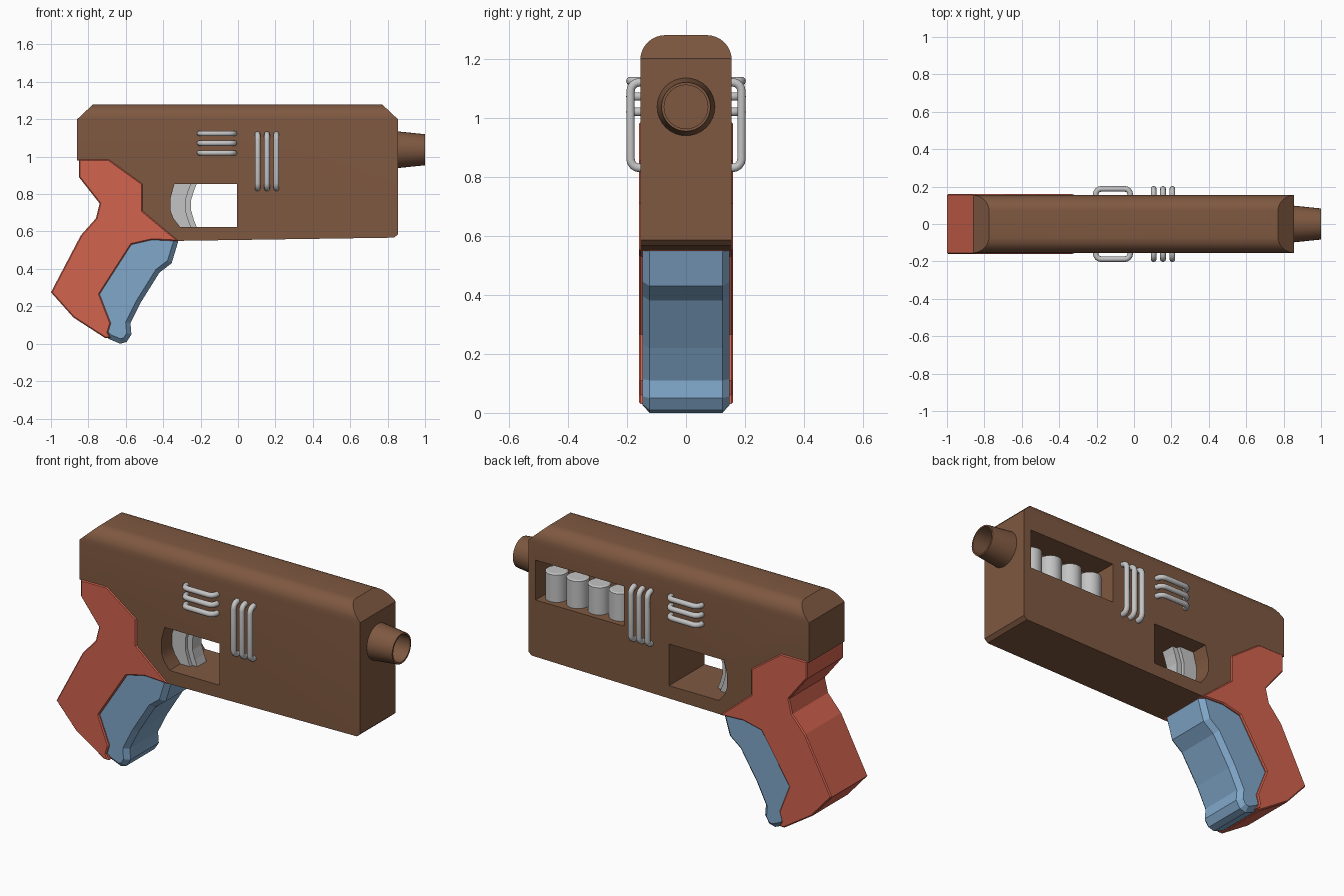
import bpy, bmesh, math
from mathutils import Vector, Matrix

cube = bpy.data.objects.get("Cube")
if cube:
    bpy.data.objects.remove(cube, do_unlink=True)


def material(name, rgb):
    m = bpy.data.materials.new(name)
    m.use_nodes = True
    m.diffuse_color = (*rgb, 1)
    m.node_tree.nodes["Principled BSDF"].inputs["Base Color"].default_value = (*rgb, 1)
    return m


BROWN = material("brown", (0.21, 0.098, 0.052))
RED = material("coral_red", (0.64, 0.125, 0.076))
BLUE = material("soft_blue", (0.22, 0.39, 0.59))
GREY = material("light_grey", (0.55, 0.55, 0.55))


def add(name, data, mat):
    ob = bpy.data.objects.new(name, data)
    data.materials.append(mat)
    bpy.context.collection.objects.link(ob)
    return ob


def bake(ob):
    """Replace an object's data by its evaluated mesh."""
    dg = bpy.context.evaluated_depsgraph_get()
    mesh = bpy.data.meshes.new_from_object(ob.evaluated_get(dg))
    name, mat = ob.name, ob.data.materials[0]
    bpy.data.objects.remove(ob, do_unlink=True)
    new = bpy.data.objects.new(name, mesh)
    if not mesh.materials:
        mesh.materials.append(mat)
    bpy.context.collection.objects.link(new)
    return new


def smooth(ob, degrees=30):
    bpy.ops.object.select_all(action='DESELECT')
    ob.select_set(True)
    bpy.context.view_layer.objects.active = ob
    bpy.ops.object.shade_smooth_by_angle(angle=math.radians(degrees))


def prism(name, outline, start, end, mat, axis='y', rim=0):
    """Extrude an (x, z) or (y, z) outline; rim chamfers both outer loops."""
    bm = bmesh.new()
    place = (lambda a, z: (a, start, z)) if axis == 'y' else (lambda a, z: (start, a, z))
    face = bm.faces.new([bm.verts.new(place(a, z)) for a, z in outline])
    step = (0, end - start, 0) if axis == 'y' else (end - start, 0, 0)
    top = bmesh.ops.extrude_face_region(bm, geom=[face])["geom"]
    bmesh.ops.translate(bm, vec=step, verts=[v for v in top if isinstance(v, bmesh.types.BMVert)])
    bmesh.ops.recalc_face_normals(bm, faces=bm.faces)
    if rim:
        edges = [e for e in bm.edges if abs(e.verts[0].co.y - e.verts[1].co.y) < 1e-5]
        bmesh.ops.bevel(bm, geom=edges, offset=rim, segments=1, affect='EDGES', clamp_overlap=True)
    mesh = bpy.data.meshes.new(name)
    bm.to_mesh(mesh)
    bm.free()
    return add(name, mesh, mat)


def combine(ob, cutter, operation):
    mod = ob.modifiers.new("cut", 'BOOLEAN')
    mod.operation, mod.solver, mod.object = operation, 'EXACT', cutter
    ob = bake(ob)
    bpy.data.objects.remove(cutter, do_unlink=True)
    return ob


def turned(name, profile, mat, origin, axis='z', sides=32):
    """Revolve an (radius, height) profile about an axis."""
    bm = bmesh.new()
    verts = [bm.verts.new((r, 0, h)) for r, h in profile]
    edges = [bm.edges.new(pair) for pair in zip(verts, verts[1:])]
    bmesh.ops.spin(bm, geom=verts + edges, cent=(0, 0, 0), axis=(0, 0, 1),
                   angle=math.tau, steps=sides, use_duplicate=False)
    bmesh.ops.remove_doubles(bm, verts=bm.verts, dist=1e-4)
    bmesh.ops.recalc_face_normals(bm, faces=bm.faces)
    if axis == 'x':
        bm.transform(Matrix.Rotation(math.pi / 2, 4, 'Y'))
    bm.transform(Matrix.Translation(origin))
    mesh = bpy.data.meshes.new(name)
    bm.to_mesh(mesh)
    bm.free()
    ob = add(name, mesh, mat)
    smooth(ob)
    return ob


def staple(name, a, b, side):
    """Bent wire handle between two points on a side of the body."""
    a, b = Vector(a), Vector(b)
    along, out = (b - a).normalized(), Vector((0, side, 0))
    r, reach = 0.03, 0.188
    half = []
    for i in range(5):
        t = i * math.pi / 8
        half.append((r * (1 - math.cos(t)), reach - r + r * math.sin(t)))
    half.insert(0, (0, 0.14))
    pts = [a + along * s + out * h for s, h in half]
    pts += [b - along * s + out * h for s, h in reversed(half)]
    cu = bpy.data.curves.new(name, 'CURVE')
    cu.dimensions = '3D'
    cu.bevel_depth, cu.bevel_resolution, cu.use_fill_caps = 0.015, 3, True
    sp = cu.splines.new('POLY')
    sp.points.add(len(pts) - 1)
    for p, co in zip(sp.points, pts):
        p.co = (*co, 1)
    smooth(bake(add(name, cu, GREY)), 40)


# Body: side outline intersected with a round-topped cross-section
W = 0.155
body = prism("body", [(-0.86, 0.98), (-0.86, 1.2), (-0.775, 1.28), (0.77, 1.28), (0.855, 1.2),
                      (0.855, 0.585), (0.835, 0.567), (-0.32, 0.55), (-0.51, 0.71),
                      (-0.51, 0.85), (-0.69, 0.98)], -0.3, 0.3, BROWN)
R = 0.085
arc = [(W - R + R * math.cos(t), 1.28 - R + R * math.sin(t))
       for t in [i * math.pi / 16 for i in range(9)]]
section = [(W, 0.4)] + arc + [(-y, z) for y, z in reversed(arc)] + [(-W, 0.4)]
body = combine(body, prism("section", section, -1.2, 1.2, BROWN, 'x'), 'INTERSECT')

# Trigger opening and the cell window on the left side
opening = [(-0.34, 0.855), (-0.36, 0.78), (-0.36, 0.71), (-0.345, 0.67), (-0.31, 0.625),
           (-0.005, 0.625), (-0.005, 0.855)]
body = combine(body, prism("opening", opening, -0.4, 0.4, BROWN), 'DIFFERENCE')
window = [(0.27, 0.88), (0.81, 0.88), (0.81, 1.1), (0.27, 1.1)]
body = combine(body, prism("window", window, 0.0, 0.4, BROWN), 'DIFFERENCE')
smooth(body)

# Power cells
for i in range(4):
    turned(f"cell_{i + 1}", [(0, 0.87), (0.058, 0.87), (0.058, 1.03), (0.05, 1.035), (0, 1.035)],
           GREY, (0.74 - 0.13 * i, 0.07, 0), sides=24)

# Hollow tapered muzzle
turned("muzzle", [(0, -0.02), (0.1, -0.02), (0.098, 0), (0.083, 0.145), (0.074, 0.145),
                  (0.074, 0.02), (0, 0.02)], BROWN, (0.855, 0, 1.037), 'x')

# Trigger: wide back and narrower front blade
def trigger(name, shift, half):
    front = [(-0.215, 0.87), (-0.235, 0.82), (-0.25, 0.77), (-0.25, 0.71), (-0.235, 0.66), (-0.215, 0.61)]
    outline = [(-0.38, 0.61), (-0.38, 0.87)] + [(x + shift, z) for x, z in front]
    prism(name, outline, -half, half, GREY)


trigger("trigger_back", -0.03, 0.06)
trigger("trigger_blade", 0, 0.04)

# Grip shell
prism("grip", [(-0.85, 0.985), (-0.69, 0.985), (-0.51, 0.855), (-0.51, 0.71), (-0.315, 0.548),
               (-0.46, 0.555), (-0.57, 0.53), (-0.74, 0.265), (-0.68, 0.11), (-0.695, 0.06),
               (-0.68, 0.03), (-0.71, 0.03), (-0.88, 0.14), (-1.0, 0.275), (-0.84, 0.58),
               (-0.76, 0.67), (-0.74, 0.75), (-0.85, 0.89)], -0.16, 0.16, RED, rim=0.006)

# Chamfered front of the grip, its back buried in the shell
prism("grip_front", [(-0.6, 0.6), (-0.32, 0.6), (-0.32, 0.545), (-0.355, 0.43), (-0.42, 0.38),
                     (-0.52, 0.22), (-0.575, 0.11), (-0.57, 0.05), (-0.595, 0.01), (-0.63, 0.0),
                     (-0.69, 0.025), (-0.74, 0.07), (-0.74, 0.11), (-0.79, 0.265)],
      -0.148, 0.148, BLUE, rim=0.025)

# Wire handles on both sides
for side, label in ((1, "left"), (-1, "right")):
    for i in range(3):
        z, x = 1.02 + 0.052 * i, 0.105 + 0.05 * i
        staple(f"{label}_level_rib_{i + 1}", (-0.205, 0, z), (-0.02, 0, z), side)
        staple(f"{label}_upright_rib_{i + 1}", (x, 0, 0.83), (x, 0, 1.12), side)
